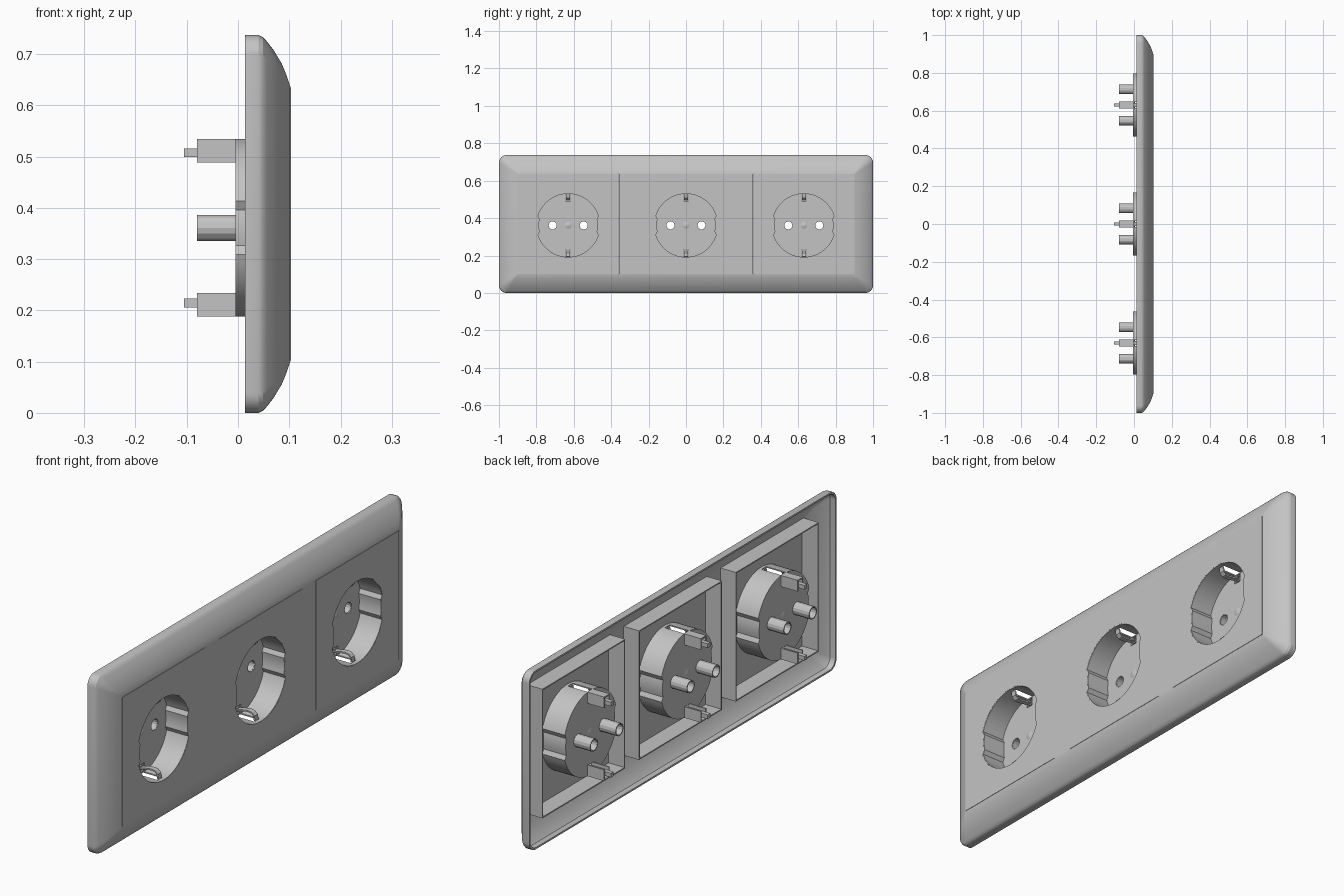
import bpy, bmesh, math
from mathutils import Vector

cube = bpy.data.objects.get("Cube")
if cube:
    bpy.data.objects.remove(cube, do_unlink=True)

mat = bpy.data.materials.new("light grey plastic")
mat.use_nodes = True
GREY = (0.55, 0.55, 0.55, 1)
mat.diffuse_color = GREY
mat.node_tree.nodes["Principled BSDF"].inputs["Base Color"].default_value = GREY

CUP_Z = 0.361      # height of the socket centres
PANEL_Z = 0.3685   # height of the plate centre
PITCH = 0.63       # spacing of the sockets
parts = []


def loft(name, loops):
    """Solid skinned through rings of equal length, capped at both ends."""
    bm = bmesh.new()
    rings = [[bm.verts.new(p) for p in loop] for loop in loops]
    n = len(rings[0])
    for a, b in zip(rings, rings[1:]):
        for i in range(n):
            j = (i + 1) % n
            bm.faces.new((a[i], a[j], b[j], b[i]))
    bm.faces.new(rings[0])
    bm.faces.new(rings[-1])
    bmesh.ops.recalc_face_normals(bm, faces=bm.faces)
    mesh = bpy.data.meshes.new(name)
    bm.to_mesh(mesh)
    bm.free()
    mesh.materials.append(mat)
    ob = bpy.data.objects.new(name, mesh)
    bpy.context.collection.objects.link(ob)
    return ob


def prism(name, outline, x0, x1):
    return loft(name, [[(x, y, z) for y, z in outline] for x in (x0, x1)])


def rect(y0, y1, z0, z1):
    return [(y0, z0), (y1, z0), (y1, z1), (y0, z1)]


def circle(y, z, r, n=14):
    return [(y + r * math.cos(k * math.tau / n), z + r * math.sin(k * math.tau / n))
            for k in range(n)]


def cut(ob, *cutters):
    """Subtract the cutters, then discard them."""
    bpy.context.view_layer.objects.active = ob
    for c in cutters:
        m = ob.modifiers.new("cut", "BOOLEAN")
        m.operation, m.solver, m.object = "DIFFERENCE", "EXACT", c
        bpy.ops.object.modifier_apply(modifier=m.name)
        bpy.data.objects.remove(c, do_unlink=True)
    return ob


def rounded_ring(x, inset, radius):
    """Rounded rectangle of the plate outline, moved inward."""
    ring = []
    hy, hz = 1 - inset - radius, PANEL_Z - inset - radius
    for q, (sy, sz) in enumerate(((1, 1), (-1, 1), (-1, -1), (1, -1))):
        for k in range(7):
            a = (q + k / 6) * math.pi / 2
            ring.append((x, sy * hy + radius * math.cos(a),
                         PANEL_Z + sz * hz + radius * math.sin(a)))
    return ring


# Frame plate: hollow shell with a rounded, sloping border
inner = [(0.095, 0.106), (0.079, 0.061), (0.05, 0.018), (0.038, 0.007), (0.014, 0.007)]
outer = [(0.014, 0), (0.04, 0), (0.049, 0.004), (0.056, 0.012), (0.07, 0.03),
         (0.085, 0.055), (0.095, 0.079), (0.102, 0.1)]
frame = loft("frame_plate", [rounded_ring(x, d, max(0.04 - d * 0.4, 0.003))
                             for x, d in inner + outer])


def panel_rect(y, hy, hz):
    return rect(y - hy, y + hy, PANEL_Z - hz, PANEL_Z + hz)


cut(frame, *[prism("window", panel_rect(y, 0.2705, 0.2665), 0.06, 0.2)
             for y in (-PITCH, 0, PITCH)])
parts.append(frame)


def cup_outline(shrink=0):
    """Circle with a flat guide rib stepping in at each side."""
    pts = []
    for k in range(72):
        a = math.radians(k * 5 + 2.5)
        side = math.degrees(math.asin(abs(math.sin(a))))
        r = (0.161 if side < 16 else 0.174) - shrink
        pts.append((r * math.cos(a), CUP_Z + r * math.sin(a)))
    return pts


def slot(sign, hy, r0, r1, x0, x1, name="slot"):
    lo, hi = sorted((CUP_Z + sign * r0, CUP_Z + sign * r1))
    return prism(name, rect(-hy, hy, lo, hi), x0, x1)


# Insert: square box, open at the back, with the socket opening
insert = prism("socket_insert", panel_rect(0, 0.27, 0.266), 0.025, 0.103)
cut(insert,
    prism("hollow", panel_rect(0, 0.265, 0.261), 0, 0.097),
    prism("opening", cup_outline(0.002), 0, 0.2))
socket = [insert]

# Cup: recessed bowl with pin holes and earth slots
cup = prism("socket_cup", cup_outline(), -0.005, 0.1025)
cut(cup, prism("bowl", cup_outline(0.005), 0.003, 0.2))
for s in (-1, 1):
    cut(cup, prism("pin_hole", circle(s * 0.083, CUP_Z, 0.0225), -0.1, 0.05),
        slot(s, 0.016, 0.13, 0.185, -0.02, 0.085))
socket.append(cup)

# Centre screw head on both sides of the cup floor
socket.append(loft("centre_screw", [
    [(x, y, z) for y, z in circle(0, CUP_Z, r)]
    for x, r in ((-0.008, 0.008), (-0.005, 0.018), (0.003, 0.018), (0.008, 0.006))]))

for s, side in ((-1, "lower"), (1, "upper")):
    # Pin tubes, open at both ends
    tube = prism("pin_tube", circle(s * 0.083, CUP_Z, 0.026), -0.08, 0.0)
    socket.append(cut(tube, prism("bore", circle(s * 0.083, CUP_Z, 0.0215), -0.1, 0.05)))

    # Earth clip housing: channel open towards the centre
    house = slot(s, 0.018, 0.127, 0.173, -0.08, -0.002, side + "_clip_housing")
    socket.append(cut(house, slot(s, 0.013, 0.11, 0.168, -0.1, 0.02)))

    # Terminal tongue at the back
    socket.append(slot(s, 0.009, 0.138, 0.155, -0.105, 0.0, side + "_terminal"))

    # Bent earth contact inside the cup
    path = [(0.0, 0.146), (0.03, 0.139), (0.055, 0.136), (0.07, 0.139),
            (0.08, 0.149), (0.083, 0.168)]
    loops = []
    for i, (x, r) in enumerate(path):
        a, b = path[max(i - 1, 0)], path[min(i + 1, len(path) - 1)]
        d = Vector((b[0] - a[0], b[1] - a[1])).normalized() * 0.003
        loops.append([(x + e * d.y, y, CUP_Z + s * (r - e * d.x))
                      for e, y in ((1, -0.011), (1, 0.011), (-1, 0.011), (-1, -0.011))])
    socket.append(loft(side + "_earth_contact", loops))

# Repeat the socket on both sides of the middle one
parts += socket
for y, label in ((-PITCH, "near"), (PITCH, "far")):
    for ob in socket:
        twin = ob.copy()
        twin.name = label + "_" + ob.name
        twin.location.y = y
        bpy.context.collection.objects.link(twin)
        parts.append(twin)

# Smooth shading with sharp edges kept
bpy.ops.object.select_all(action="DESELECT")
for ob in [frame] + socket:
    ob.select_set(True)
bpy.context.view_layer.objects.active = frame
bpy.ops.object.shade_smooth_by_angle(angle=math.radians(25))
